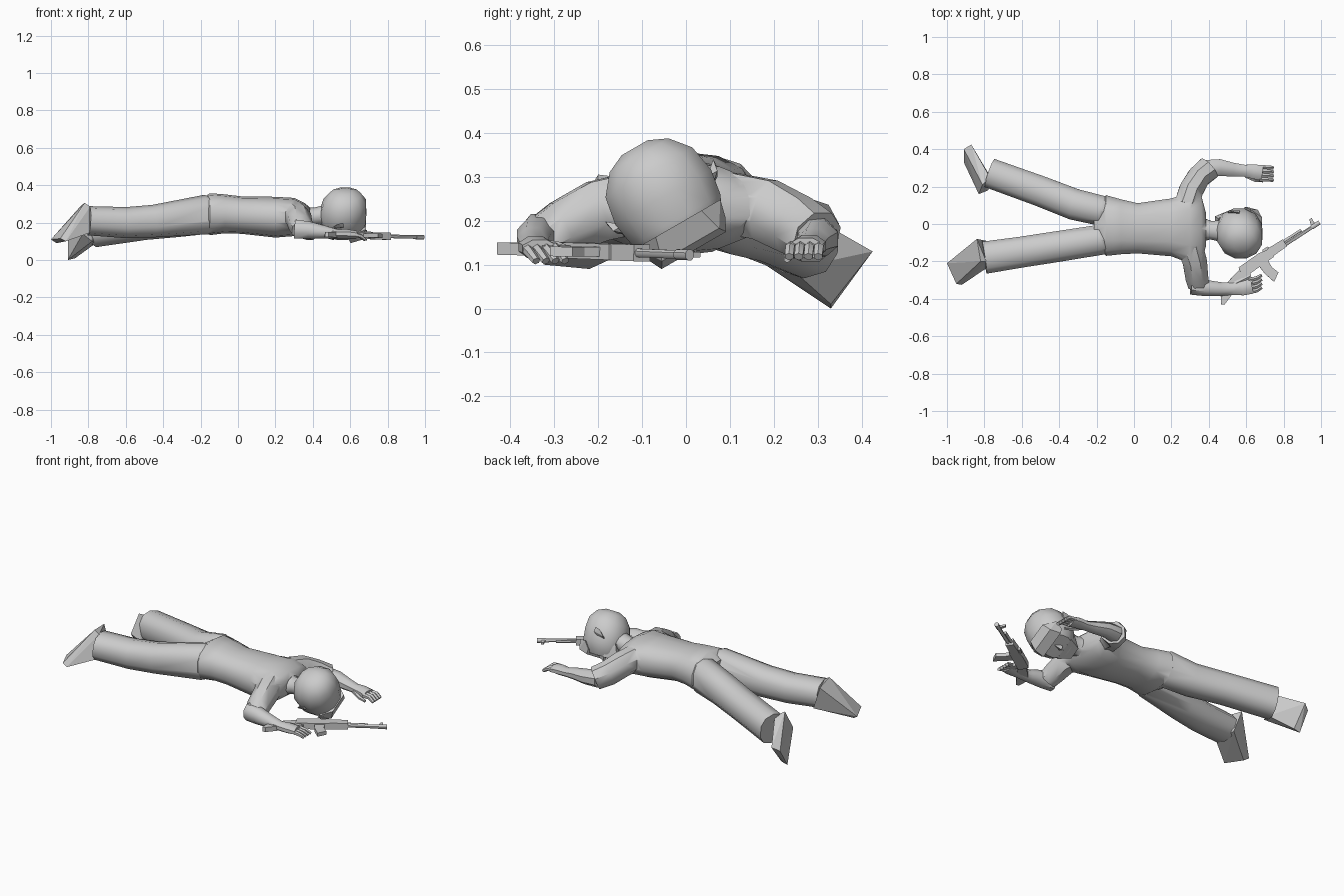
import bpy, bmesh, math
from mathutils import Vector, Matrix

if "Cube" in bpy.data.objects:
    bpy.data.objects.remove(bpy.data.objects["Cube"])

V = Vector


def smooth(ob, angle):
    bpy.ops.object.select_all(action='DESELECT')
    ob.select_set(True)
    bpy.context.view_layer.objects.active = ob
    bpy.ops.object.shade_smooth_by_angle(angle=math.radians(angle))


def finish(name, bm, angle=40):
    bmesh.ops.recalc_face_normals(bm, faces=bm.faces[:])
    me = bpy.data.meshes.new(name)
    bm.to_mesh(me)
    bm.free()
    ob = bpy.data.objects.new(name, me)
    bpy.context.collection.objects.link(ob)
    if angle:
        smooth(ob, angle)
    return ob


def tube(name, secs, n=10, up=V((0, 0, 1)), power=1.0, angle=45, axis=None):
    """Loft of rings (x, y, z, half width, half height) along a path."""
    bm = bmesh.new()
    pts = [V(s[:3]) for s in secs]
    rings = []
    for i, s in enumerate(secs):
        t = axis or (pts[min(i + 1, len(pts) - 1)] - pts[max(i - 1, 0)])
        side = t.cross(up).normalized()
        top = side.cross(t).normalized()
        ring = []
        for k in range(n):
            a = 2 * math.pi * (k + 0.5) / n
            c, d = math.cos(a), math.sin(a)
            c = math.copysign(abs(c) ** power, c)
            d = math.copysign(abs(d) ** power, d)
            ring.append(bm.verts.new(pts[i] + side * c * s[3] + top * d * s[4]))
        rings.append(ring)
    for r, q in zip(rings, rings[1:]):
        for k in range(n):
            bm.faces.new((r[k], r[(k + 1) % n], q[(k + 1) % n], q[k]))
    bm.faces.new(rings[0])
    bm.faces.new(rings[-1])
    return finish(name, bm, angle)


def hull(name, pts, angle=0):
    bm = bmesh.new()
    for p in pts:
        bm.verts.new(p)
    bmesh.ops.convex_hull(bm, input=bm.verts[:])
    loose = [v for v in bm.verts if not v.link_faces]
    bmesh.ops.delete(bm, geom=loose, context='VERTS')
    return finish(name, bm, angle)


def merge(base, parts, angle=50):
    """Union the parts into the base so no inner walls remain."""
    bpy.context.view_layer.objects.active = base
    for p in parts:
        m = base.modifiers.new("union", 'BOOLEAN')
        m.operation, m.solver, m.object = 'UNION', 'EXACT', p
        # keep the union ahead of any smoothing modifier
        bpy.ops.object.modifier_move_to_index(modifier=m.name, index=0)
        bpy.ops.object.modifier_apply(modifier=m.name)
        bpy.data.objects.remove(p)
    smooth(base, angle)


# torso and neck
torso = [(-.215, -.008, .245, .1, .07), (-.15, -.008, .245, .166, .112),
         (-.07, -.015, .247, .15, .104), (.02, -.023, .24, .137, .1),
         (.2, -.018, .229, .158, .109), (.3, -.02, .23, .195, .102),
         (.36, -.025, .232, .18, .07), (.385, -.03, .235, .09, .045)]
body = tube("clothed_body", torso, 14, power=.85, axis=V((1, 0, 0)))
neck = tube("neck", [(.34, -.03, .225, .075, .06), (.41, -.033, .232, .052, .048),
                     (.47, -.038, .24, .06, .055)], 10)

# trouser legs
left_leg = tube("left_leg", [(-.09, .055, .245, .06, .075), (-.17, .07, .243, .084, .104),
                             (-.32, .105, .215, .087, .092), (-.5, .175, .195, .085, .088),
                             (-.77, .272, .16, .083, .092)], 10, power=.85)
right_leg = tube("right_leg", [(-.09, -.075, .245, .06, .075), (-.17, -.083, .243, .084, .106),
                               (-.45, -.127, .208, .086, .087), (-.6, -.15, .2, .086, .083),
                               (-.8, -.18, .21, .09, .078)], 10, power=.85)

# shoes
hull("right_shoe", [(-.84, -.08, .29), (-.82, -.2, .305), (-1, -.21, .11),
                    (-.95, -.32, .115), (-.97, -.22, .09), (-.92, -.325, .1),
                    (-.79, -.09, .15), (-.78, -.23, .15), (-.79, -.2, .285)])
hull("left_shoe", [(-.91, .33, 0), (-.91, .4, .11), (-.87, .425, .13),
                   (-.87, .33, .01), (-.83, .16, .14), (-.81, .21, .25),
                   (-.77, .25, .23), (-.76, .24, .09), (-.78, .18, .1)])

# flared sleeves joined to the body
left_sleeve = tube("left_sleeve", [(.28, .1, .24, .07, .075), (.305, .18, .225, .07, .075),
                                   (.345, .25, .19, .066, .072), (.4, .298, .162, .07, .064)], 8)
right_sleeve = tube("right_sleeve", [(.3, -.12, .24, .075, .075), (.325, -.2, .222, .07, .075),
                                     (.335, -.28, .185, .066, .066), (.345, -.325, .16, .062, .056)], 8)
merge(body, [left_leg, right_leg, left_sleeve, right_sleeve, neck])

# forearms running into the hands
tube("left_forearm", [(.38, .292, .163, .054, .05), (.46, .302, .158, .048, .042),
                      (.53, .29, .15, .04, .034), (.59, .285, .142, .034, .026),
                      (.64, .28, .142, .042, .028), (.685, .273, .138, .044, .024)], 8)
tube("right_forearm", [(.305, -.335, .165, .046, .055), (.38, -.342, .16, .047, .05),
                       (.46, -.348, .15, .04, .037), (.53, -.347, .14, .034, .026),
                       (.58, -.343, .14, .042, .027), (.63, -.333, .136, .043, .022)], 8)
for i in range(4):
    o = (i - 1.5) * .022
    tube(f"left_finger_{i}", [(.67, .272 + o, .14, .0125, .014), (.715, .27 + o, .138, .012, .013),
                              (.742, .268 + o, .118, .011, .01)], 6)
    tube(f"right_finger_{i}", [(.61, -.333 + o, .138, .0125, .014), (.655, -.323 + o, .128, .012, .012),
                               (.68, -.308 + o, .108, .01, .009)], 6)
tube("left_thumb", [(.6, .26, .135, .015, .015), (.65, .235, .122, .012, .012),
                    (.69, .23, .112, .008, .008)], 6)
tube("right_thumb", [(.54, -.32, .14, .015, .015), (.59, -.295, .142, .012, .012),
                     (.62, -.28, .14, .009, .009)], 6)

# head, face turned down and to the back
F = V((0, .5, -.866))
S = V((0, .866, .5))
C = V((.562, -.047, .245))


def hp(x, s, w):
    return C + V((x, 0, 0)) + S * s + F * w


head = [(.01, -.14, .035, .04), (.01, -.12, .08, .085), (.008, -.075, .118, .117),
        (0, -.01, .13, .128), (0, .05, .12, .122), (0, .09, .1, .112), (-.005, .118, .075, .085)]
tube("head", [tuple(hp(x, 0, w)) + (a, b) for x, w, a, b in head], 12,
     up=V((1, 0, 0)), power=.95, axis=F)
hull("chin", [hp(x, s * k, w) for k in (1, -1) for x, s, w in
              ((-.13, .035, .115), (-.1, .06, .09), (-.11, .07, .03), (-.05, .07, .12))], 40)
hull("hair_fringe", [hp(x, s * k, w) for k in (1, -1) for x, s, w in
                     ((.03, .1, .1), (.04, .085, .13), (.1, .075, .115), (.122, .06, .06), (.06, .11, .06))])
hull("nose", [hp(.025, 0, .115), hp(-.03, .02, .115), hp(-.03, -.02, .115), hp(-.025, 0, .142)])
for k, nm in ((1, "left_ear"), (-1, "right_ear")):
    hull(nm, [hp(x, k * s, w) for x, s, w in
              ((0, .11, .0), (0, .142, -.028), (.005, .137, .0), (-.06, .112, .02),
               (-.055, .132, .01), (-.02, .11, .025), (-.03, .142, -.02))])

# rifle, lying on its side: local X towards the muzzle, local Y towards the sights
X = V((math.cos(math.radians(33)), math.sin(math.radians(33)), -.022)).normalized()
Y = V((0, 0, 1)).cross(X).normalized()
Z = X.cross(Y)
G = Matrix((X, Y, Z)).transposed().to_4x4()
G.translation = V((.997, -.008, .122))


def plate(name, profile, half):
    bm = bmesh.new()
    f = bm.faces.new([bm.verts.new((x, y, -half)) for x, y in profile])
    r = bmesh.ops.extrude_face_region(bm, geom=[f])
    bmesh.ops.translate(bm, vec=(0, 0, 2 * half),
                        verts=[v for v in r["geom"] if isinstance(v, bmesh.types.BMVert)])
    bm.transform(G)
    return finish(name, bm, 0)


def rod(name, x0, x1, y, r):
    secs = [tuple(G @ V((x, y, 0))) + (r, r) for x in (x0, x1)]
    return tube(name, secs, 8)


plate("rifle_receiver", [(-.5, -.012), (-.3, -.005), (-.3, .045), (-.36, .055), (-.49, .05)], .018)
plate("rifle_stock", [(-.48, .04), (-.48, -.01), (-.66, -.075), (-.675, -.065), (-.635, .005)], .014)
plate("rifle_handguard", [(-.31, 0), (-.21, .004), (-.21, .048), (-.31, .05)], .019)
plate("rifle_magazine", [(-.395, .01), (-.335, .01), (-.34, -.045), (-.325, -.088), (-.372, -.118), (-.39, -.055)], .011)
plate("rifle_grip", [(-.49, 0), (-.45, 0), (-.475, -.07), (-.505, -.065)], .011)
plate("rifle_front_sight", [(-.045, .02), (-.02, .02), (-.018, .06), (-.032, .06)], .006)
plate("rifle_rear_sight", [(-.34, .045), (-.29, .045), (-.3, .06), (-.33, .06)], .009)
rod("rifle_barrel", -.23, 0, .017, .0105)
rod("rifle_gas_tube", -.22, -.1, .036, .008)
rod("rifle_muzzle", -.045, .004, .017, .013)
